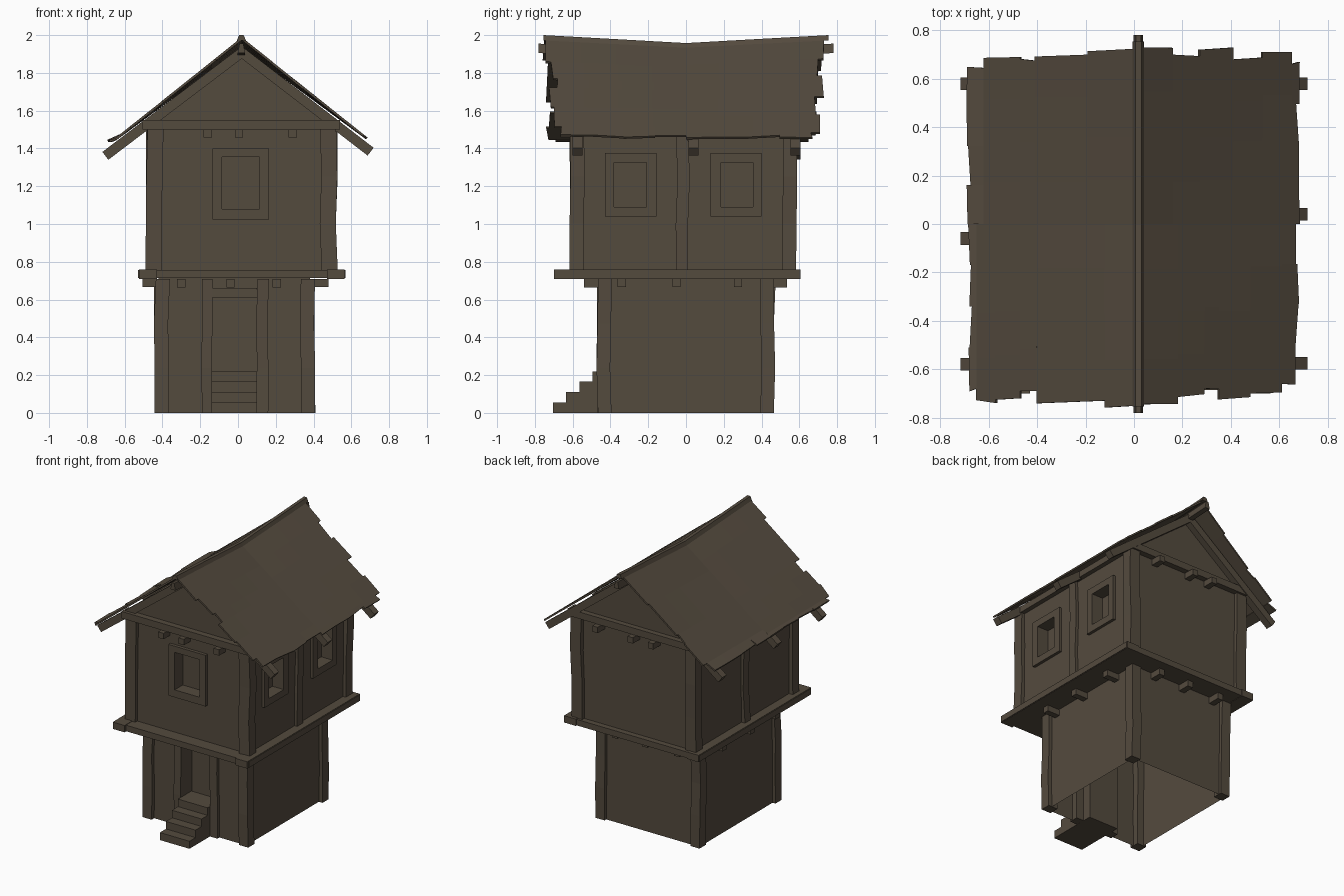
import bpy, bmesh, math, random
from mathutils import Vector

if "Cube" in bpy.data.objects:
    bpy.data.objects.remove(bpy.data.objects["Cube"])
random.seed(4)

wood = bpy.data.materials.new("dark brown wood")
wood.diffuse_color = (0.088, 0.069, 0.048, 1)
wood.use_nodes = True
wood.node_tree.nodes["Principled BSDF"].inputs["Base Color"].default_value = wood.diffuse_color


def finish(name, bm):
    me = bpy.data.meshes.new(name)
    bm.to_mesh(me)
    bm.free()
    me.materials.append(wood)
    ob = bpy.data.objects.new(name, me)
    bpy.context.collection.objects.link(ob)
    return ob


def hexa(bm, low, high):
    """Solid between two four-corner rings."""
    a = [bm.verts.new(p) for p in low]
    b = [bm.verts.new(p) for p in high]
    bm.faces.new(a[::-1])
    bm.faces.new(b)
    for i in range(4):
        j = (i + 1) % 4
        bm.faces.new((a[i], a[j], b[j], b[i]))


def ring(x0, x1, y0, y1, z):
    return [(x0, y0, z), (x1, y0, z), (x1, y1, z), (x0, y1, z)]


def boxes(name, items):
    bm = bmesh.new()
    for x0, x1, y0, y1, z0, z1 in items:
        hexa(bm, ring(x0, x1, y0, y1, z0), ring(x0, x1, y0, y1, z1))
    return finish(name, bm)


def posts(name, items, z0, z1):
    """Slightly crooked hewn posts made of stacked rings."""
    bm = bmesh.new()
    for x0, x1, y0, y1 in items:
        prev = None
        for k in range(4):
            dx, dy = random.uniform(-.006, .006), random.uniform(-.006, .006)
            cur = [bm.verts.new(p) for p in
                   ring(x0 + dx, x1 + dx, y0 + dy, y1 + dy, z0 + (z1 - z0) * k / 3)]
            if prev:
                for i in range(4):
                    j = (i + 1) % 4
                    bm.faces.new((prev[i], prev[j], cur[j], cur[i]))
            else:
                bm.faces.new(cur[::-1])
            prev = cur
        bm.faces.new(prev)
    finish(name, bm)


def wall(name, p0, p1, z0, z1, holes=(), depth=0.07):
    """Wall sheet with recessed openings; holes are (u0, u1, z0, z1) along the wall."""
    bm = bmesh.new()
    p0, p1 = Vector((*p0, 0)), Vector((*p1, 0))
    d = (p1 - p0).normalized()
    inward = Vector((-d.y, d.x, 0))

    def quad(*pts):
        bm.faces.new([bm.verts.new(p0 + d * u + inward * n + Vector((0, 0, z))) for u, n, z in pts])

    us = sorted({0, (p1 - p0).length, *[v for h in holes for v in h[:2]]})
    zs = sorted({z0, z1, *[v for h in holes for v in h[2:]]})
    for ua, ub in zip(us, us[1:]):
        for za, zb in zip(zs, zs[1:]):
            if not any(h[0] <= ua and ub <= h[1] and h[2] <= za and zb <= h[3] for h in holes):
                quad((ua, 0, za), (ub, 0, za), (ub, 0, zb), (ua, 0, zb))
    for ua, ub, za, zb in holes:
        e = depth
        quad((ua, e, za), (ub, e, za), (ub, e, zb), (ua, e, zb))
        quad((ua, 0, za), (ua, e, za), (ua, e, zb), (ua, 0, zb))
        quad((ub, e, za), (ub, 0, za), (ub, 0, zb), (ub, e, zb))
        quad((ua, e, zb), (ub, e, zb), (ub, 0, zb), (ua, 0, zb))
        if za > z0:
            quad((ua, 0, za), (ub, 0, za), (ub, e, za), (ua, e, za))
    bmesh.ops.remove_doubles(bm, verts=bm.verts, dist=1e-5)
    finish(name, bm)


def window_frame(name, axis, a, b, outer, inner):
    u0, u1, z0, z1 = outer
    v0, v1, w0, w1 = inner
    parts = [(u0, v0, z0, z1), (v1, u1, z0, z1), (v0, v1, z0, w0), (v0, v1, w1, z1)]
    boxes(name, [(p, q, a, b, r, s) if axis == 'x' else (a, b, p, q, r, s)
                 for p, q, r, s in parts])


# lower storey, open underneath, with a recessed door
L, R, F, B = -0.42, 0.38, -0.445, 0.445
wall("lower_front_wall", (L, F), (R, F), 0, 0.72, [(-0.14 - L, 0.10 - L, 0, 0.66)], 0.11)
wall("lower_right_wall", (R, F), (R, B), 0, 0.72)
wall("lower_back_wall", (R, B), (L, B), 0, 0.72)
wall("lower_left_wall", (L, B), (L, F), 0, 0.72)
posts("lower_corner_posts", [(x, x + .075, y, y + .072) for x in (-.44, .33) for y in (-.47, .398)], 0, 0.71)
posts("door_posts", [(-.195, -.14, -.467, -.40), (.10, .16, -.467, -.40)], 0, 0.71)
boxes("door_lintel", [(-.14, .10, -.46, -.38, .61, .66)])
boxes("steps", [(-.14, .10, -.705 + .07 * i, -.34, .055 * i, .055 * (i + 1)) for i in range(4)])

# floor joists and overhanging floor
boxes("floor_joists", [(x - .022, x + .022, -.54, .535, .665, .71) for x in (-.30, -.04, .205)]
      + [(-.505, .48, y - .022, y + .022, .666, .709) for y in (-.34, -.05, .275)])
boxes("floor_frame", [(-.53, .57, -.685, .60, .713, .757),
                      (-.525, -.43, -.70, .605, .71, .76), (.47, .565, -.70, .605, .71, .76)])

# upper storey
L, R, F, B = -0.46, 0.497, -0.588, 0.558
wall("upper_front_wall", (L, F), (R, F), 0.75, 1.52, [(-.085 - L, .115 - L, 1.08, 1.355)])
wall("upper_right_wall", (R, F), (R, B), 0.75, 1.52,
     [(a - F, b - F, 1.09, 1.325) for a, b in ((-.38, -.21), (.185, .355))])
wall("upper_back_wall", (R, B), (L, B), 0.75, 1.52)
wall("upper_left_wall", (L, B), (L, F), 0.75, 1.52)
posts("upper_corner_posts", [(x, x + .085, y, y + .075) for x in (-.485, .438) for y in (-.613, .508)], 0.755, 1.50)
posts("side_middle_posts", [(-.482, -.42, -.05, .015), (.46, .52, -.05, .015)], 0.755, 1.50)
window_frame("front_window_frame", 'x', -.612, -.57, (-.135, .165, 1.025, 1.40), (-.085, .115, 1.08, 1.355))
for n, o, i in (("near", (-.43, -.155), (-.38, -.21)), ("far", (.13, .40), (.185, .355))):
    window_frame("side_window_frame_" + n, 'y', .48, .518, (*o, 1.04, 1.375), (*i, 1.09, 1.325))

# wall plates and ceiling joists
boxes("wall_plates", [(-.505, .54, -.63, -.55, 1.50, 1.55), (-.505, .54, .52, .60, 1.50, 1.55),
                      (-.495, -.42, -.62, .595, 1.50, 1.545), (.455, .53, -.62, .595, 1.50, 1.545)])
boxes("ceiling_joists", [(x - .022, x + .022, -.665, .64, 1.457, 1.50) for x in (-.16, .005, .29)])

# gables
bm = bmesh.new()
for y, s in ((-.585, 1), (.56, -1)):
    tri = [(-.45, y, 1.54), (.49, y, 1.54), (.02, y, 1.915)][::s]
    bm.faces.new([bm.verts.new(p) for p in tri])
finish("gables", bm)

# rafters reaching past the eaves
bm = bmesh.new()
for side, ys in ((-1, (-.58, -.06, .58)), (1, (-.575, .04, .58))):
    top, end = Vector((.02, 0, 1.908)), Vector((.702 * side, 0, 1.383 - (.022 if side < 0 else 0)))
    d = (end - top).normalized()
    n = Vector((-d.z, 0, d.x)) * .026
    for y in ys:
        w = Vector((0, .026, 0))
        c = Vector((0, y, 0))
        prof = (n + w, n - w, -n - w, -n + w)
        hexa(bm, [top + c + p for p in prof], [end + c + p for p in prof])
bmesh.ops.recalc_face_normals(bm, faces=bm.faces)
finish("rafters", bm)


# sagging roof sheets with ragged edges: rows of (outer x, end y) from ridge to eave
def roof_z(x, y):
    t = min(1, abs(x - .02) / .68)
    ridge = 1.945 + .04 * min(1, abs(y) / .74)
    return ridge + (1.443 - ridge) * t


ragged = {
    ("left", "back"): [(-.19, .725), (-.41, .70), (-.47, .675), (-.62, .69), (-.68, .645)],
    ("left", "front"): [(-.12, -.75), (-.40, -.73), (-.47, -.69), (-.57, -.72), (-.65, -.74), (-.675, -.68)],
    ("right", "back"): [(.16, .73), (.27, .70), (.41, .72), (.53, .68), (.65, .71), (.672, .66)],
    ("right", "front"): [(.18, -.745), (.29, -.715), (.35, -.68), (.48, -.725), (.61, -.70), (.67, -.66)],
}
for side in ("left", "right"):
    bm = bmesh.new()
    for end in ("back", "front"):
        xa = .02
        rows = ragged[(side, end)]
        for xb, ye in rows:
            last = xb == rows[-1][0]
            for k in range(4):
                ya, yb = ye * k / 4, ye * (k + 1) / 4
                j = [random.uniform(-.012, .006) * (1 if side == "left" else -1) if last else 0 for _ in "ab"]
                skew = random.uniform(-.012, .012) if k == 3 else 0
                pts = [(xa, ya), (xb + j[0], ya), (xb + j[1], yb + skew), (xa, yb)]
                bm.faces.new([bm.verts.new((x, y, roof_z(x, y))) for x, y in pts])
            xa = xb
    bmesh.ops.remove_doubles(bm, verts=bm.verts, dist=1e-4)
    for f in bm.faces:
        f.normal_update()
        if f.normal.z < 0:
            f.normal_flip()
    roof = finish(side + "_roof_sheet", bm)
    mod = roof.modifiers.new("thickness", 'SOLIDIFY')
    mod.thickness = 0.012
    mod.offset = -0.5

# ridge cap and ridge beam, both sagging at the middle
bm = bmesh.new()
for ye in (-.775, .775):
    for hw, za, zb, yo in ((.024, 1.972, 2.0, .755), (.02, 1.905, 1.955, .78)):
        y = math.copysign(yo, ye)
        sag = .042
        mid = [(.018 - hw, 0, za - sag), (.018 + hw, 0, za - sag), (.018 + hw * .5, 0, zb - sag), (.018 - hw * .5, 0, zb - sag)]
        hexa(bm, mid, [(p[0], y, p[2] + sag) for p in mid])
bmesh.ops.recalc_face_normals(bm, faces=bm.faces)
finish("ridge_cap_and_beam", bm)
